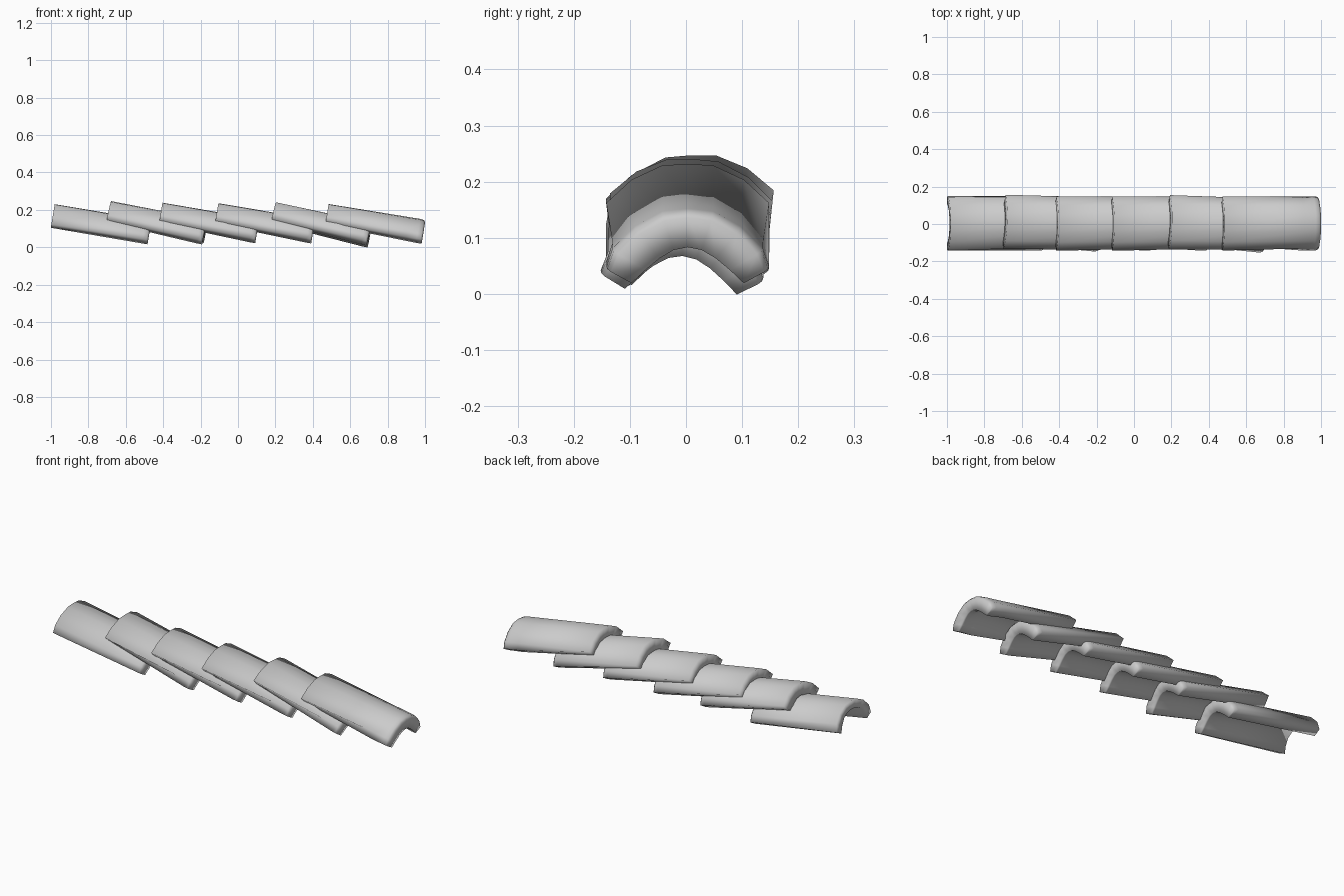
import bpy, bmesh
from math import radians
from mathutils import Vector, Euler

cube = bpy.data.objects.get("Cube")
if cube:
    bpy.data.objects.remove(cube, do_unlink=True)

clay = bpy.data.materials.new("light grey clay")
clay.use_nodes = True
colour = (0.6, 0.6, 0.6, 1)
clay.diffuse_color = colour
clay.node_tree.nodes["Principled BSDF"].inputs["Base Color"].default_value = colour

LENGTH, HEIGHT = 0.525, 0.12

# half arches (y, z) from crown to foot
OUTER_HIGH = [(0, 0.12), (0.045, 0.118), (0.1, 0.092), (0.138, 0.052), (0.146, 0.01)]
OUTER_TUCK = [(0, 0.12), (0.045, 0.118), (0.1, 0.092), (0.145, 0.05), (0.112, 0.022)]
OUTER_LOW = [(0, 0.12), (0.045, 0.115), (0.094, 0.088), (0.134, 0.048), (0.145, 0.015)]
INNER_THIN = [(0, 0.08), (0.035, 0.076), (0.07, 0.058), (0.095, 0.025), (0.108, -0.008)]
INNER_TUCK = [(0, 0.06), (0.03, 0.055), (0.055, 0.04), (0.075, 0.022), (0.09, 0.01)]
INNER_LIP = [(0, 0.055), (0.025, 0.05), (0.05, 0.035), (0.075, 0.014), (0.1, -0.01)]


def arch(half):
    """Mirror a half arch into a full one."""
    return [Vector((-y, z)) for y, z in reversed(half[1:])] + [Vector(p) for p in half]


def section(outer, inner, squeeze=0):
    """Outer arch followed by the reversed inner arch; squeeze rounds the rim."""
    o, i = arch(outer), arch(inner)
    return [a.lerp(b, squeeze) for a, b in zip(o, i)] + i[::-1]


def build_tile(name, first, last, x, y, z, roll, pitch, yaw):
    h = LENGTH / 2
    # the first tile has an open upper end, the others tuck into their neighbour
    upper = section(OUTER_HIGH, INNER_THIN) if first else section(OUTER_TUCK, INNER_TUCK)
    stations = [(-h, upper)]
    # the lowest tile is hollow behind its lip
    if last:
        stations.append((h - 0.09, section(OUTER_LOW, INNER_THIN)))
    stations += [(h - 0.03, section(OUTER_LOW, INNER_LIP)),
                 (h - 0.01, section(OUTER_LOW, INNER_LIP, 0.04)),
                 (h, section(OUTER_LOW, INNER_LIP, 0.18))]
    bm = bmesh.new()
    rings = [[bm.verts.new((sx, p.x, p.y - HEIGHT / 2)) for p in pts]
             for sx, pts in stations]
    n = len(rings[0])
    # skin between the sections
    for a, b in zip(rings, rings[1:]):
        for k in range(n):
            m = (k + 1) % n
            bm.faces.new((a[k], a[m], b[m], b[k]))
    # end caps between the two arches
    for ring in (rings[0], rings[-1]):
        for k in range(n // 2 - 1):
            bm.faces.new((ring[k], ring[k + 1], ring[n - 2 - k], ring[n - 1 - k]))
    bmesh.ops.recalc_face_normals(bm, faces=bm.faces)
    for face in bm.faces:
        face.smooth = True
    mesh = bpy.data.meshes.new(name)
    bm.to_mesh(mesh)
    bm.free()
    mesh.materials.append(clay)
    obj = bpy.data.objects.new(name, mesh)
    bpy.context.collection.objects.link(obj)
    obj.location = (x, y, z)
    obj.rotation_euler = Euler([radians(a) for a in (roll, pitch, yaw)])


# overlapping course: x, y, z, roll, pitch, yaw
course = [
    (-0.731, 0.003, 0.128, 0, 9.5, 0),
    (-0.432, 0.003, 0.138, 2.5, 11, -1.8),
    (-0.155, 0.002, 0.135, 0, 9.7, 0),
    (0.144, 0.002, 0.133, 0, 9.5, 0),
    (0.448, 0.002, 0.127, -3, 12, -1.8),
    (0.734, 0.003, 0.13, 0, 9.2, 0),
]
for number, spot in enumerate(course, 1):
    build_tile(f"roof_tile_{number}", number == 1, number == len(course), *spot)
